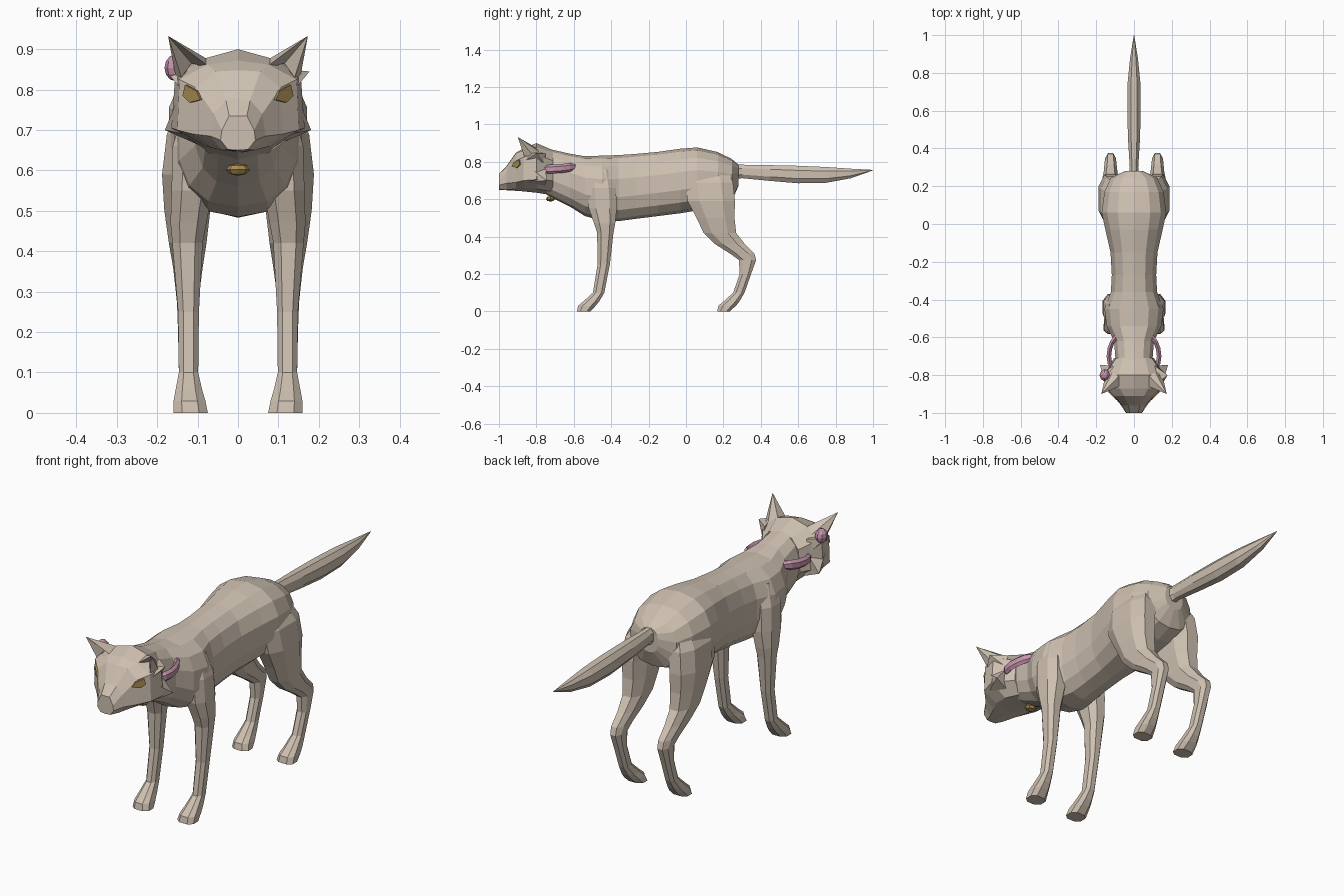
import bpy, bmesh, math
from mathutils import Vector


def material(name, rgb):
    m = bpy.data.materials.new(name)
    m.diffuse_color = (*rgb, 1)
    return m


FUR = material("tan fur", (0.62, 0.53, 0.44))
PINK = material("dusty pink", (0.57, 0.30, 0.42))
GOLD = material("dull gold", (0.40, 0.27, 0.08))


def make(name, verts, faces, mat):
    mesh = bpy.data.meshes.new(name)
    bm = bmesh.new()
    vs = [bm.verts.new(v) for v in verts]
    for f in faces:
        bm.faces.new([vs[i] for i in f])
    bmesh.ops.recalc_face_normals(bm, faces=bm.faces)
    bm.to_mesh(mesh)
    bm.free()
    mesh.materials.append(mat)
    ob = bpy.data.objects.new(name, mesh)
    bpy.context.collection.objects.link(ob)
    return ob


def loft(name, rings, mat):
    """Skin a row of equal-length rings and cap both ends."""
    n = len(rings[0])
    verts = [p for r in rings for p in r]
    faces = [(k * n + i, k * n + (i + 1) % n, (k + 1) * n + (i + 1) % n, (k + 1) * n + i)
             for k in range(len(rings) - 1) for i in range(n)]
    faces += [tuple(range(n)), tuple(range(len(verts) - n, len(verts)))]
    return make(name, verts, faces, mat)


def oval(n, power=0.85):
    """Slightly squared unit oval."""
    out = []
    for i in range(n):
        a = 2 * math.pi * (i + 0.5) / n
        c, s = math.cos(a), math.sin(a)
        out.append((math.copysign(abs(c) ** power, c), math.copysign(abs(s) ** power, s)))
    return out


def tube_along_y(name, rows, n):
    # rows: y, bottom z, top z, half width
    loft(name, [[(w * c, y, (a + b) / 2 + (b - a) / 2 * s) for c, s in oval(n)]
                for y, a, b, w in rows], FUR)


# Torso and neck
tube_along_y("torso", [
    (0.28, 0.67, 0.785, 0.05), (0.245, 0.59, 0.815, 0.125), (0.17, 0.56, 0.852, 0.16),
    (0.06, 0.54, 0.877, 0.175), (-0.03, 0.525, 0.87, 0.155), (-0.15, 0.51, 0.853, 0.127),
    (-0.27, 0.495, 0.842, 0.12), (-0.36, 0.483, 0.836, 0.125), (-0.45, 0.485, 0.833, 0.16),
    (-0.54, 0.51, 0.83, 0.148), (-0.62, 0.56, 0.843, 0.108), (-0.72, 0.61, 0.866, 0.10),
    (-0.79, 0.65, 0.875, 0.10)], 14)

# Tail
tube_along_y("tail", [
    (0.22, 0.70, 0.79, 0.035), (0.30, 0.71, 0.787, 0.024), (0.45, 0.695, 0.785, 0.034),
    (0.60, 0.682, 0.782, 0.038), (0.75, 0.685, 0.775, 0.036), (0.88, 0.71, 0.765, 0.022),
    (1.0, 0.754, 0.757, 0.001)], 8)

# Head: each row is y then (x, z) from crown to chin on one side
head = [
    (-1.00, [(0, .735), (.022, .735), (.040, .700), (.043, .675), (.025, .652), (0, .650)]),
    (-0.96, [(0, .777), (.030, .774), (.060, .740), (.068, .685), (.040, .650), (0, .648)]),
    (-0.91, [(0, .848), (.055, .845), (.105, .805), (.110, .690), (.060, .655), (0, .645)]),
    (-0.87, [(0, .872), (.075, .862), (.145, .825), (.150, .700), (.080, .660), (0, .642)]),
    (-0.80, [(0, .900), (.080, .878), (.155, .840), (.165, .705), (.085, .655), (0, .635)]),
    (-0.71, [(0, .862), (.060, .850), (.095, .805), (.105, .700), (.070, .640), (0, .620)])]
loft("head", [[(x, y, z) for x, z in h] + [(-x, y, z) for x, z in h[-2:0:-1]]
              for y, h in head], FUR)


def spike(name, base, tip, side, mat=FUR):
    n = len(base)
    verts = [(side * x, y, z) for x, y, z in base + [tip]]
    make(name, verts, [(i, (i + 1) % n, n) for i in range(n)] + [tuple(range(n))], mat)


def leg(name, rows, side):
    # rows: z, front y, back y, inner x, outer x
    loft(name, [[(side * ((a + b) / 2 + (b - a) / 2 * c), (f + r) / 2 + (r - f) / 2 * s, z)
                 for c, s in oval(8, 0.8)] for z, f, r, a, b in rows], FUR)


front_rows = [
    (0.76, -0.51, -0.40, 0.06, 0.135), (0.66, -0.53, -0.37, 0.05, 0.165),
    (0.55, -0.525, -0.365, 0.06, 0.168), (0.47, -0.495, -0.375, 0.075, 0.17),
    (0.42, -0.478, -0.385, 0.085, 0.165), (0.25, -0.475, -0.405, 0.095, 0.15),
    (0.10, -0.50, -0.435, 0.097, 0.148), (0.055, -0.55, -0.46, 0.086, 0.157),
    (0.03, -0.58, -0.48, 0.078, 0.162), (0.0, -0.585, -0.51, 0.072, 0.163)]
hind_rows = [
    (0.79, 0.03, 0.21, 0.05, 0.12), (0.69, -0.015, 0.26, 0.05, 0.18),
    (0.59, 0.0, 0.27, 0.06, 0.192), (0.50, 0.05, 0.266, 0.065, 0.186),
    (0.42, 0.088, 0.274, 0.075, 0.174), (0.36, 0.15, 0.32, 0.085, 0.163),
    (0.31, 0.23, 0.37, 0.092, 0.157), (0.275, 0.28, 0.378, 0.095, 0.153),
    (0.20, 0.285, 0.35, 0.097, 0.15), (0.10, 0.25, 0.315, 0.097, 0.148),
    (0.055, 0.20, 0.29, 0.086, 0.157), (0.03, 0.17, 0.27, 0.078, 0.162),
    (0.0, 0.165, 0.235, 0.072, 0.163)]

for side, label in ((1, "right"), (-1, "left")):
    leg("front_leg_" + label, front_rows, side)
    leg("hind_leg_" + label, hind_rows, side)
    # Ear with a hollow front, and two tufts of cheek fur
    spike("ear_" + label, [(.065, -.855, .852), (.115, -.83, .865), (.14, -.865, .83),
                           (.155, -.82, .835), (.115, -.785, .855), (.075, -.80, .875)],
          (.173, -.90, .933), side)
    spike("cheek_tuft_" + label, [(.13, -.87, .69), (.148, -.85, .78), (.12, -.75, .77),
                                  (.09, -.76, .66)], (.181, -.745, .70), side)
    spike("side_tuft_" + label, [(.14, -.87, .80), (.13, -.84, .85), (.11, -.75, .845),
                                 (.12, -.75, .78)], (.177, -.80, .845), side)
    # Slanted eye plate lying on the face
    eye = [(.088, .775), (.098, .797), (.126, .812), (.132, .785), (.115, .768)]
    pts = [(side * (x + o), x - 1.015 - o, z) for o in (-.001, .0055) for x, z in eye]
    loft("eye_" + label, [pts[:5], pts[5:]], GOLD)
    # Curved collar piece beside the neck
    path = [(.088, -.59, .775), (.115, -.625, .77), (.128, -.66, .765),
            (.133, -.70, .762), (.128, -.735, .76), (.108, -.77, .76)]
    rings = []
    for i, p in enumerate(path):
        d = Vector(path[min(i + 1, 5)]) - Vector(path[max(i - 1, 0)])
        out = Vector((-d.y, d.x, 0)).normalized()
        h = 0.016 if i in (0, 5) else 0.024
        rings.append([(side * (p[0] + out.x * .014 * c), p[1] + out.y * .014 * c,
                       p[2] + h * s) for c, s in oval(6, 1)])
    loft("collar_" + label, rings, PINK)


def bead(name, centre, size, mat, seg, rows):
    bm = bmesh.new()
    bmesh.ops.create_uvsphere(bm, u_segments=seg, v_segments=rows, radius=1)
    for v in bm.verts:
        v.co = [c + a * s for c, a, s in zip(centre, v.co, size)]
    mesh = bpy.data.meshes.new(name)
    bm.to_mesh(mesh)
    bm.free()
    mesh.materials.append(mat)
    bpy.context.collection.objects.link(bpy.data.objects.new(name, mesh))


# Ear bauble and throat tag
bead("ear_bauble", (-0.155, -0.80, 0.854), (0.027, 0.032, 0.033), PINK, 8, 6)
bead("throat_tag", (0, -0.725, 0.602), (0.03, 0.024, 0.015), GOLD, 8, 4)
